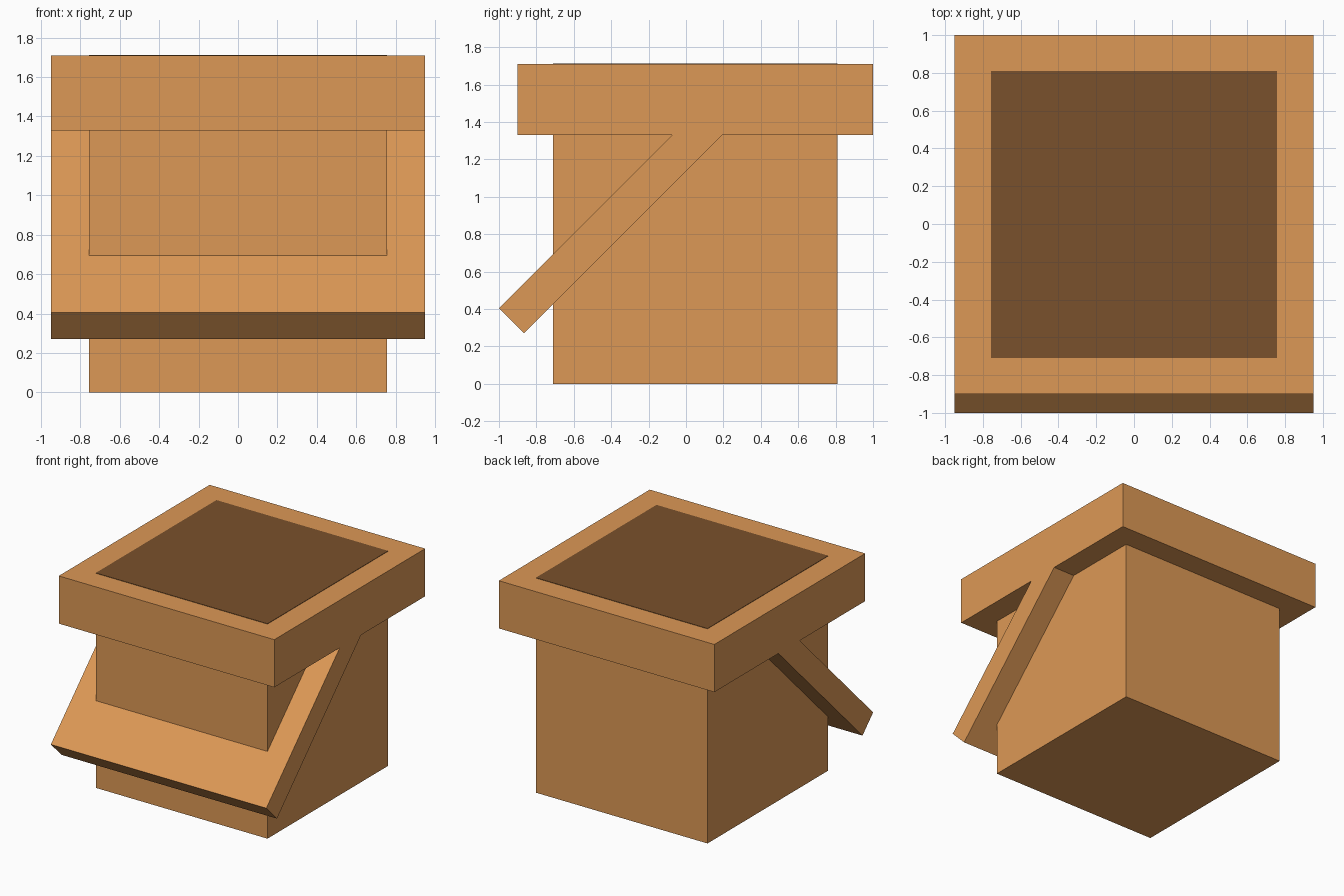
import bpy, bmesh

cube = bpy.data.objects.get("Cube")
if cube:
    bpy.data.objects.remove(cube, do_unlink=True)


def material(name, rgb):
    m = bpy.data.materials.new(name)
    m.use_nodes = True
    m.diffuse_color = (*rgb, 1)
    bsdf = next(n for n in m.node_tree.nodes if n.type == 'BSDF_PRINCIPLED')
    bsdf.inputs["Base Color"].default_value = (*rgb, 1)
    return m


wood = material("warm_wood", (0.72, 0.315, 0.092))
dark_wood = material("dark_wood", (0.195, 0.083, 0.025))


def extrude_profile(name, profile, half_width, mat):
    """Extrude a (y, z) outline symmetrically along x."""
    bm = bmesh.new()
    face = bm.faces.new([bm.verts.new((-half_width, y, z)) for y, z in profile])
    new = bmesh.ops.extrude_face_region(bm, geom=[face])["geom"]
    moved = [v for v in new if isinstance(v, bmesh.types.BMVert)]
    bmesh.ops.translate(bm, vec=(2 * half_width, 0, 0), verts=moved)
    bmesh.ops.recalc_face_normals(bm, faces=bm.faces)
    mesh = bpy.data.meshes.new(name)
    bm.to_mesh(mesh)
    bm.free()
    mesh.materials.append(mat)
    obj = bpy.data.objects.new(name, mesh)
    bpy.context.collection.objects.link(obj)
    return obj


def block(name, half_width, y0, y1, z0, z1, mat):
    return extrude_profile(name, [(y0, z0), (y1, z0), (y1, z1), (y0, z1)],
                           half_width, mat)


TOP, LID_BASE = 1.71, 1.33

# Main box and the wider slab on top of it
block("body", 0.757, -0.71, 0.81, 0, LID_BASE, wood)
block("top_slab", 0.95, -0.90, 1.0, LID_BASE, TOP, wood)

# Thin dark panel set into the top
block("top_panel", 0.757, -0.71, 0.81, TOP - 0.004, TOP + 0.003, dark_wood)

# Board sloping at 45 degrees through the body, cut flush under the slab
extrude_profile("sloping_board",
                [(-1.0, 0.405), (-0.866, 0.271), (0.193, LID_BASE), (-0.075, LID_BASE)],
                0.95, wood)
